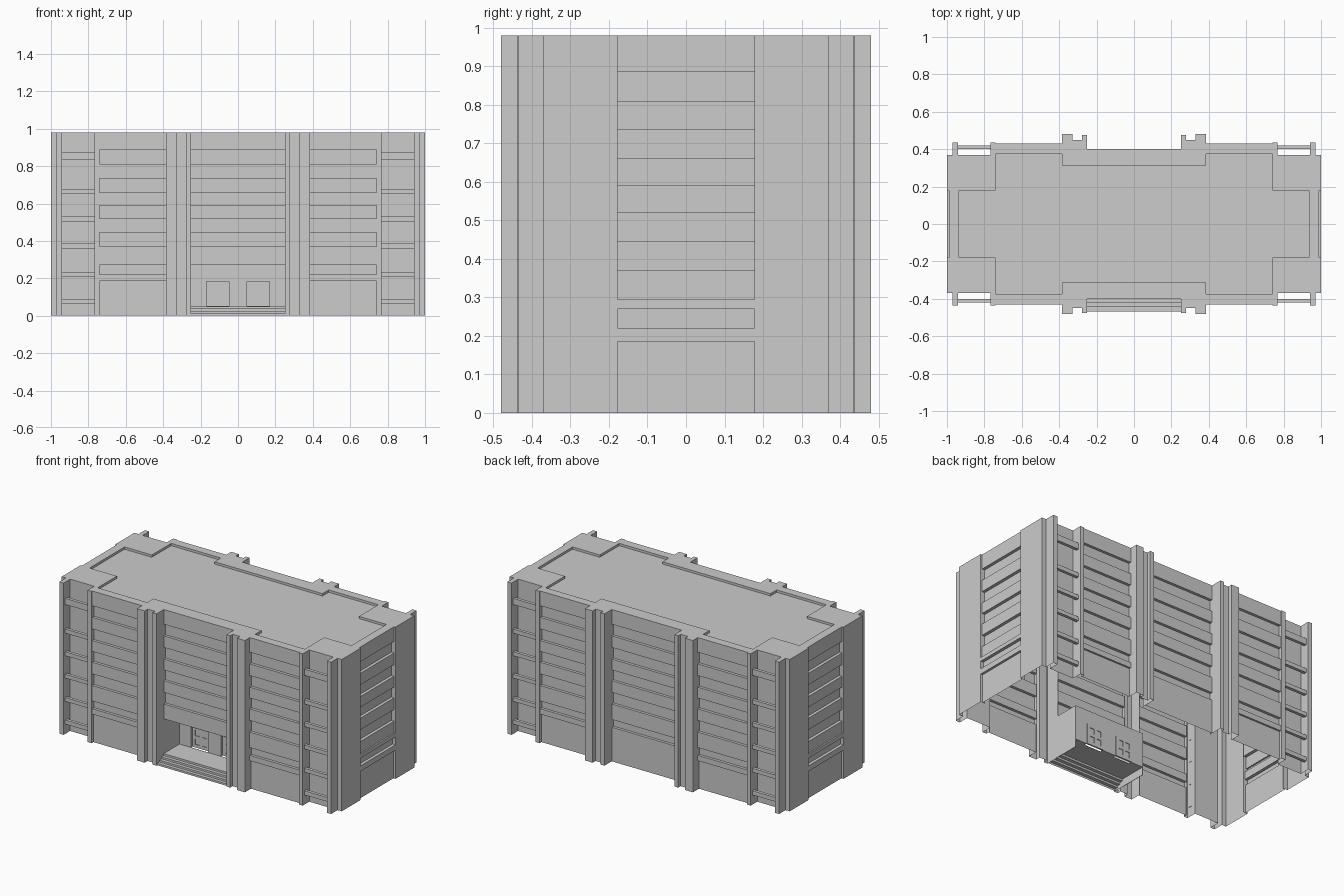
import bpy, bmesh
from mathutils import Matrix, Vector

cube = bpy.data.objects.get("Cube")
if cube:
    bpy.data.objects.remove(cube, do_unlink=True)

# single concrete material
concrete = bpy.data.materials.new("grey_concrete")
concrete.use_nodes = True
GREY = (0.604, 0.604, 0.604, 1)
concrete.diffuse_color = GREY
concrete.node_tree.nodes["Principled BSDF"].inputs["Base Color"].default_value = GREY

TOP, ROOF = 0.98, 0.965
BOTH = (1, -1)


def finish(name, bm):
    mesh = bpy.data.meshes.new(name)
    bm.to_mesh(mesh)
    bm.free()
    mesh.materials.append(concrete)
    obj = bpy.data.objects.new(name, mesh)
    bpy.context.collection.objects.link(obj)


def build_boxes(name, boxes, sides_x=(1,), sides_y=(1,)):
    """Join (x0, x1, y0, y1, z0, z1) boxes, repeated on the given sides."""
    bm = bmesh.new()
    for x0, x1, y0, y1, z0, z1 in boxes:
        for sx in sides_x:
            for sy in sides_y:
                centre = Vector((sx * (x0 + x1) / 2, sy * (y0 + y1) / 2, (z0 + z1) / 2))
                size = Matrix.Diagonal((x1 - x0, y1 - y0, z1 - z0, 1))
                bmesh.ops.create_cube(bm, size=1, matrix=Matrix.Translation(centre) @ size)
    finish(name, bm)


def sheet(bm, corners, flip):
    verts = [bm.verts.new(c) for c in corners]
    bm.faces.new(verts if flip else verts[::-1])


def build_piers(name, outline):
    """Raise an open plan outline to full height in all four quarters."""
    bm = bmesh.new()
    for sx in BOTH:
        for sy in BOTH:
            for (ax, ay), (bx, by) in zip(outline, outline[1:]):
                a, b = (sx * ax, sy * ay), (sx * bx, sy * by)
                sheet(bm, [(*a, 0), (*b, 0), (*b, TOP), (*a, TOP)], sx * sy < 0)
    finish(name, bm)


def build_facade(name, u0, u1, bands, base=0, sides=BOTH, mirror_u=False, on_end=False):
    """Sweep a stepped wall section, given as (distance out, band top) pairs."""
    section, z = [], base
    for out, top in bands:
        section += [(out, z), (out, top)]
        z = top
    bm = bmesh.new()
    for side in sides:
        for su in (BOTH if mirror_u else (1,)):
            for (d0, z0), (d1, z1) in zip(section, section[1:]):
                quad = [(su * u0, side * d0, z0), (su * u1, side * d0, z0),
                        (su * u1, side * d1, z1), (su * u0, side * d1, z1)]
                if on_end:
                    quad = [(d, u, h) for u, d, h in quad]
                sheet(bm, quad, (side * su < 0) != on_end)
    finish(name, bm)


def storeys(face, glass):
    """Alternating spandrels and recessed window strips."""
    bands = []
    for low, high in ((0.37, 0.445), (0.52, 0.59), (0.66, 0.735), (0.81, 0.885)):
        bands += [(face, low), (glass, high)]
    return bands + [(face, TOP)]


def ground(panel, face, glass):
    """Base panel, plain band and low window strip."""
    return [(panel, 0.185), (face, 0.22), (glass, 0.27)]


# outer bays of the long facades
build_facade("bay_walls", 0.385, 0.74, ground(0.418, 0.43, 0.412) + storeys(0.43, 0.412),
             mirror_u=True)

# centre of the long facades
LINTEL, FLOOR, BACK = 0.273, 0.05, 0.24
build_facade("back_centre_wall", -0.25, 0.25,
             ground(0.40, 0.40, 0.382) + storeys(0.40, 0.382), sides=(1,))
build_facade("front_centre_wall", -0.25, 0.25,
             [(BACK, LINTEL + 0.001)] + storeys(0.40, 0.382), base=LINTEL, sides=(-1,))

# short facades
build_facade("end_walls", -0.178, 0.178,
             ground(0.985, 1.0, 0.98) + [(1.0, 0.295)] + storeys(0.99, 0.97), on_end=True)

# stepped piers beside the centre, and the corner outline with its columns
build_piers("stepped_piers", [
    (0.25, 0.38), (0.25, 0.475), (0.277, 0.475), (0.277, 0.45),
    (0.33, 0.45), (0.33, 0.48), (0.385, 0.48), (0.385, 0.41)])
build_piers("corner_walls", [
    (0.74, 0.41), (0.74, 0.437), (0.768, 0.437), (0.768, 0.37), (0.94, 0.37), (0.94, 0.436),
    (0.97, 0.436), (0.97, 0.37), (1.0, 0.37), (1.0, 0.178), (0.968, 0.178)])

# balcony rails
rails = [(0.063, 0.09), (0.21, 0.235), (0.36, 0.385), (0.505, 0.53), (0.65, 0.677), (0.835, 0.875)]
build_boxes("balcony_rails", [(0.765, 0.945, 0.40, 0.42, a, b) for a, b in rails], BOTH, BOTH)

# roof deck and raised rim
build_boxes("roof_deck", [
    (-0.95, 0.95, -0.34, 0.34, ROOF - 0.005, ROOF),
    (-0.75, 0.75, -0.39, 0.39, ROOF - 0.005, ROOF),
])
rim = [
    (0, 0.385, 0.312, 0.40),
    (0.25, 0.277, 0.40, 0.475),
    (0.277, 0.33, 0.40, 0.45),
    (0.33, 0.385, 0.40, 0.48),
    (0.385, 0.74, 0.375, 0.43),
    (0.74, 0.768, 0.37, 0.437),
    (0.74, 1.0, 0.178, 0.37),
    (0.94, 0.97, 0.37, 0.436),
    (0.935, 0.99, 0, 0.178),
]
build_boxes("roof_rim", [(*r, ROOF - 0.005, TOP) for r in rim], BOTH, BOTH)

# entrance steps and floor
steps = [(0.467 - 0.022 * i, FLOOR * (i + 1) / 4) for i in range(4)]
build_facade("entrance_steps", -0.25, 0.25, steps + [(BACK, FLOOR + 0.001)], sides=(-1,))

# entrance recess with two door openings in its back wall
D0, D1, HEAD = 0.047, 0.168, 0.182
WALL = (-BACK, -BACK + 0.02)
build_boxes("entrance_walls", [
    (0.25, 0.253, -0.40, WALL[1], 0, LINTEL),
    (0, D0, *WALL, FLOOR, HEAD),
    (D1, 0.253, *WALL, FLOOR, HEAD),
    (0, 0.253, *WALL, HEAD, LINTEL),
], BOTH)

# glazed doors with four panes each
MID, BAR = (D0 + D1) / 2, 0.02
FRAME = (WALL[1] - 0.005, WALL[1] + 0.005)
door = [(D0, D1, WALL[1] - 0.001, WALL[1] + 0.001, FLOOR, HEAD)]
for x in (D0 + BAR / 2, MID, D1 - BAR / 2):
    door.append((x - BAR / 2, x + BAR / 2, *FRAME, FLOOR, HEAD))
for z in (FLOOR + BAR / 2, (FLOOR + HEAD) / 2, HEAD - BAR / 2):
    door.append((D0, D1, *FRAME, z - BAR / 2, z + BAR / 2))
build_boxes("entrance_doors", door, BOTH)
